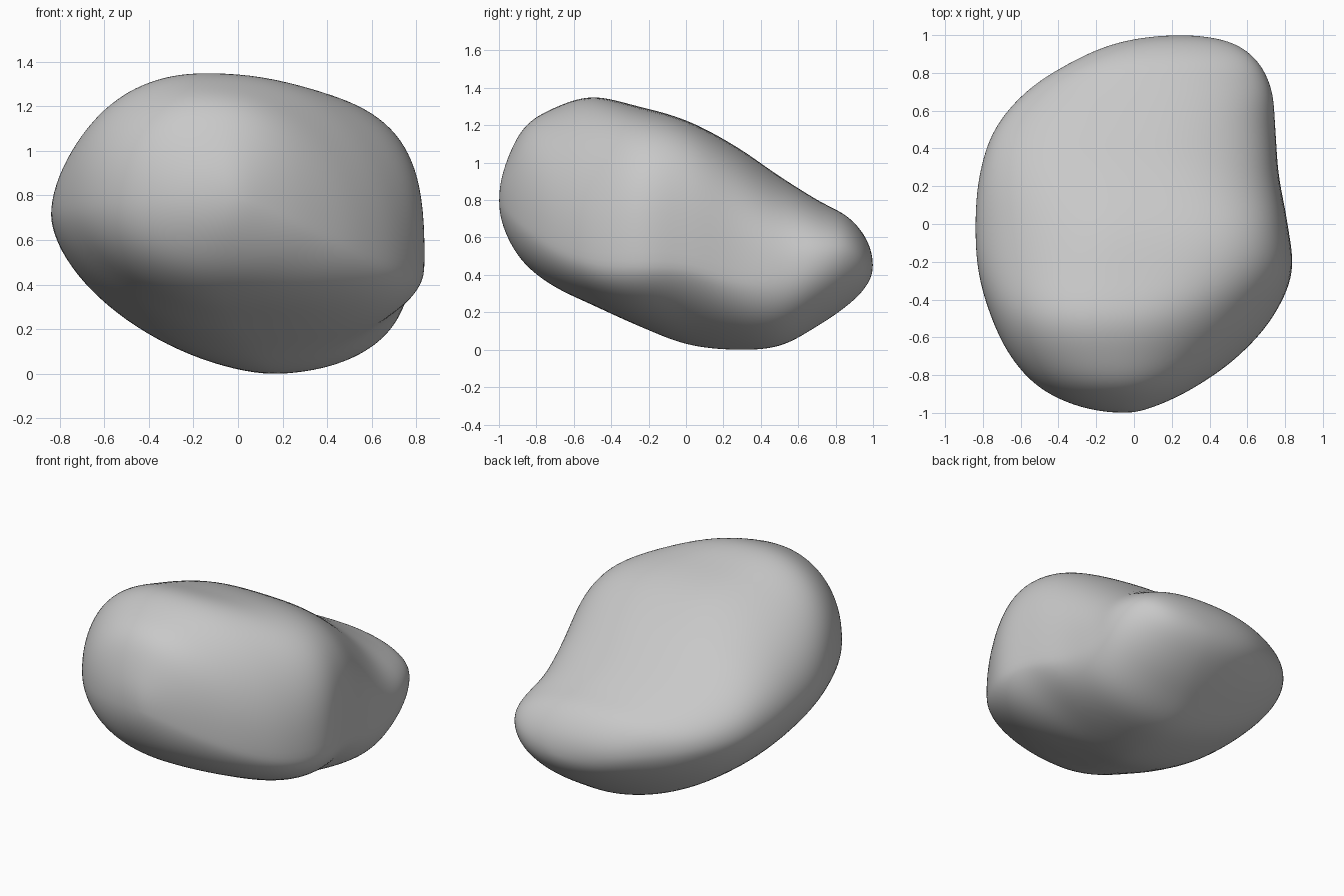
import bpy
import bmesh
from math import cos, sin, pi, floor

RINGS = 96      # slices from the front tip to the back tip
SIDES = 112     # points around each slice

cube = bpy.data.objects.get("Cube")
if cube:
    bpy.data.objects.remove(cube, do_unlink=True)

# Outline of the boulder at equal angles from the front tip to the back tip
right_x = [-.05, -.29, -.5, -.65, -.755, -.825, -.842, -.82, -.74, -.565, -.315, -.06, .25]
left_x = [-.05, .11, .32, .545, .732, .838, .815, .768, .75, .73, .65, .5, .25]
bottom_z = [.8, .63, .465, .34, .24, .13, .03, 0, .02, .13, .24, .345, .45]
top_z = [.8, .99, 1.19, 1.295, 1.355, 1.305, 1.23, 1.095, .93, .8, .712, .59, .45]

# Where each slice reaches its highest, lowest and widest points
crest_x = [-.05, -.1, -.14, -.05, -.03, .12, .25]
keel_x = [-.05, -.08, 0, .1, .18, .25, .25]
right_z = [.8, .79, .76, .71, .62, .53, .45]
left_z = [.8, .76, .67, .57, .5, .48, .46, .4, .41, .47, .5, .47, .45]

# Fullness of the four corners of each slice: 2 is round, more is squarer
upper_left = [2, 2.1, 2.3, 3.5, 2.4, 2.15, 2]
upper_right = [2, 2.1, 2.2, 1.95, 2.3, 2.3, 2.1]
lower_right = [2, 2, 1.8, 1.65, 1.6, 1.7, 2]
lower_left = [2, 2.1, 2.4, 1.65, 2.2, 2, 2]


def sample(keys, t):
    """Smooth curve through evenly spaced keys, with t from 0 to 1."""
    padded = [2 * keys[0] - keys[1], *keys, 2 * keys[-1] - keys[-2]]
    pos = t * (len(keys) - 1)
    i = min(int(floor(pos)), len(keys) - 2)
    f = pos - i
    a, b, c, d = padded[i:i + 4]
    return b + f / 2 * (c - a + f * (2 * a - 5 * b + 4 * c - d
                                     + f * (3 * (b - c) + d - a)))


def slice_point(t, angle):
    """Point on the slice at t, built from four rounded corner arcs."""
    c, s = cos(angle), sin(angle)
    is_left, is_upper = c >= 0, s >= 0
    if is_upper:
        fullness = upper_left if is_left else upper_right
    else:
        fullness = lower_left if is_left else lower_right
    power = 2 / sample(fullness, t)
    u, v = abs(c) ** power, abs(s) ** power

    mid_x = sample(crest_x if is_upper else keel_x, t)
    mid_z = sample(left_z if is_left else right_z, t)
    end_x = sample(left_x if is_left else right_x, t)
    end_z = sample(top_z if is_upper else bottom_z, t)
    return (mid_x + (end_x - mid_x) * u,
            -cos(pi * t),
            mid_z + (end_z - mid_z) * v)


# Boulder surface: rings of points closed by a tip at each end
bm = bmesh.new()
rings = []
for r in range(1, RINGS):
    ring = [bm.verts.new(slice_point(r / RINGS, 2 * pi * k / SIDES))
            for k in range(SIDES)]
    rings.append(ring)
front_tip = bm.verts.new((right_x[0], -1, top_z[0]))
back_tip = bm.verts.new((right_x[-1], 1, top_z[-1]))

for k in range(SIDES):
    n = (k + 1) % SIDES
    bm.faces.new((front_tip, rings[0][k], rings[0][n]))
    bm.faces.new((back_tip, rings[-1][n], rings[-1][k]))
    for near, far in zip(rings, rings[1:]):
        bm.faces.new((near[k], far[k], far[n], near[n]))

# Soften the seams between the corner arcs
for _ in range(8):
    bmesh.ops.smooth_vert(bm, verts=bm.verts, factor=0.5,
                          use_axis_x=True, use_axis_y=True, use_axis_z=True)
bmesh.ops.recalc_face_normals(bm, faces=bm.faces)

# Rest the boulder on the ground
lowest = min(v.co.z for v in bm.verts)
bmesh.ops.translate(bm, verts=bm.verts, vec=(0, 0, -lowest))
for face in bm.faces:
    face.smooth = True

mesh = bpy.data.meshes.new("boulder")
bm.to_mesh(mesh)
bm.free()
boulder = bpy.data.objects.new("boulder", mesh)
bpy.context.collection.objects.link(boulder)

# Plain grey stone
stone = bpy.data.materials.new("grey stone")
stone.use_nodes = True
colour = (0.58, 0.58, 0.58, 1)
stone.diffuse_color = colour
shader = next(n for n in stone.node_tree.nodes if n.type == 'BSDF_PRINCIPLED')
shader.inputs["Base Color"].default_value = colour
mesh.materials.append(stone)
